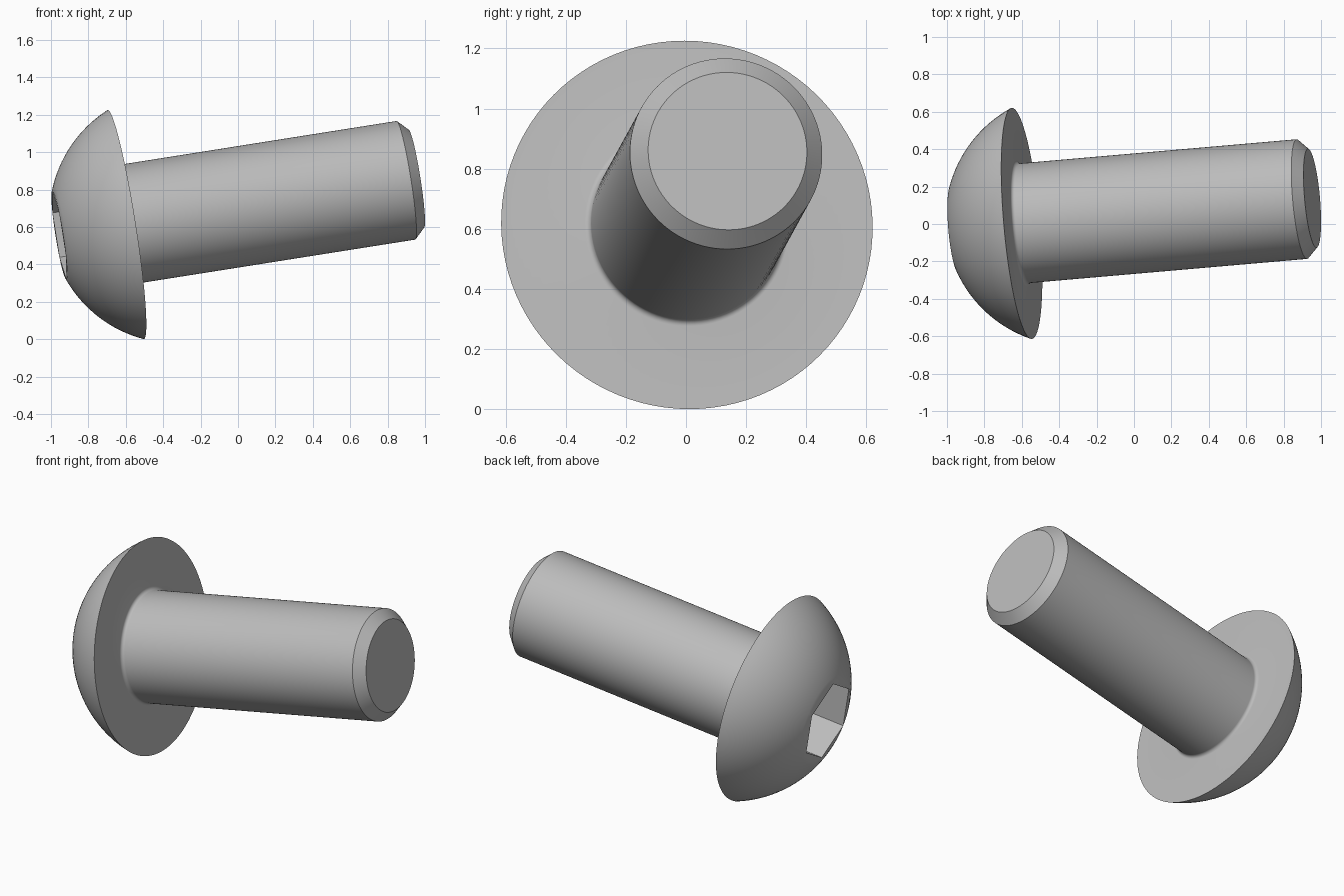
import bpy, bmesh, math
from mathutils import Vector, Matrix

if "Cube" in bpy.data.objects:
    bpy.data.objects.remove(bpy.data.objects["Cube"])

SEGMENTS = 96
HEAD_R, HEAD_H, SOCKET_R, SOCKET_DEPTH = 0.62, 0.361, 0.24, 0.22
SHANK_R, LENGTH, CHAMFER, FILLET = 0.321, 1.578, 0.056, 0.02

# Plain grey metal
metal = bpy.data.materials.new("grey_metal")
metal.use_nodes = True
grey = (0.5, 0.5, 0.5, 1)
metal.diffuse_color = grey
metal.node_tree.nodes["Principled BSDF"].inputs["Base Color"].default_value = grey

# Profile (radius, height): domed head, flat underside, fillet, shank, chamfer
centre = (HEAD_R**2 - HEAD_H**2 - SOCKET_R**2) / (2 * HEAD_H)
dome_r = math.hypot(centre, HEAD_R)
a0 = math.asin(SOCKET_R / dome_r)
a1 = math.asin(HEAD_R / dome_r)
profile = []
for i in range(17):
    a = a0 + (a1 - a0) * i / 16
    profile.append((dome_r * math.sin(a), centre - dome_r * math.cos(a)))
for i in range(7):
    a = math.pi / 2 * i / 6
    profile.append((SHANK_R + FILLET * (1 - math.sin(a)), FILLET * (1 - math.cos(a))))
profile += [(SHANK_R, LENGTH - CHAMFER), (SHANK_R - CHAMFER, LENGTH)]

bm = bmesh.new()


def ring(radius, height, count):
    return [bm.verts.new((radius * math.cos(math.tau * i / count),
                          radius * math.sin(math.tau * i / count), height))
            for i in range(count)]


def bridge(a, b):
    n = len(a)
    for i in range(n):
        bm.faces.new((a[i], a[(i + 1) % n], b[(i + 1) % n], b[i]))


# Turned body
rings = [ring(r, h, SEGMENTS) for r, h in profile]
for a, b in zip(rings, rings[1:]):
    bridge(a, b)
bm.faces.new(rings[-1])

# Hexagonal socket with corners on the edge of the dome
step = SEGMENTS // 6
mouth = rings[0]
for k in range(6):
    bm.faces.new([mouth[(k * step + j) % SEGMENTS] for j in range(step + 1)])
floor = ring(SOCKET_R, SOCKET_DEPTH - HEAD_H, 6)
bridge(mouth[::step], floor)
bm.faces.new(floor)
bmesh.ops.recalc_face_normals(bm, faces=bm.faces)

# Lay the bolt along its tilted axis
axis = Vector((1, 0.087, 0.158)).normalized()
side = Vector((0, 0, 1)).cross(axis).normalized()
up = axis.cross(side)
turn = Matrix((up, side, axis)).transposed()
turn = turn if turn.determinant() > 0 else Matrix((up, -side, axis)).transposed()
bm.transform(Matrix.Translation((-0.6, 0.003, 0.613)) @ turn.to_4x4())

mesh = bpy.data.meshes.new("button_head_bolt")
bm.to_mesh(mesh)
bm.free()
mesh.materials.append(metal)
bolt = bpy.data.objects.new("button_head_bolt", mesh)
bpy.context.collection.objects.link(bolt)
bpy.ops.object.select_all(action="DESELECT")
bolt.select_set(True)
bpy.context.view_layer.objects.active = bolt
bpy.ops.object.shade_smooth_by_angle(angle=math.radians(30))
